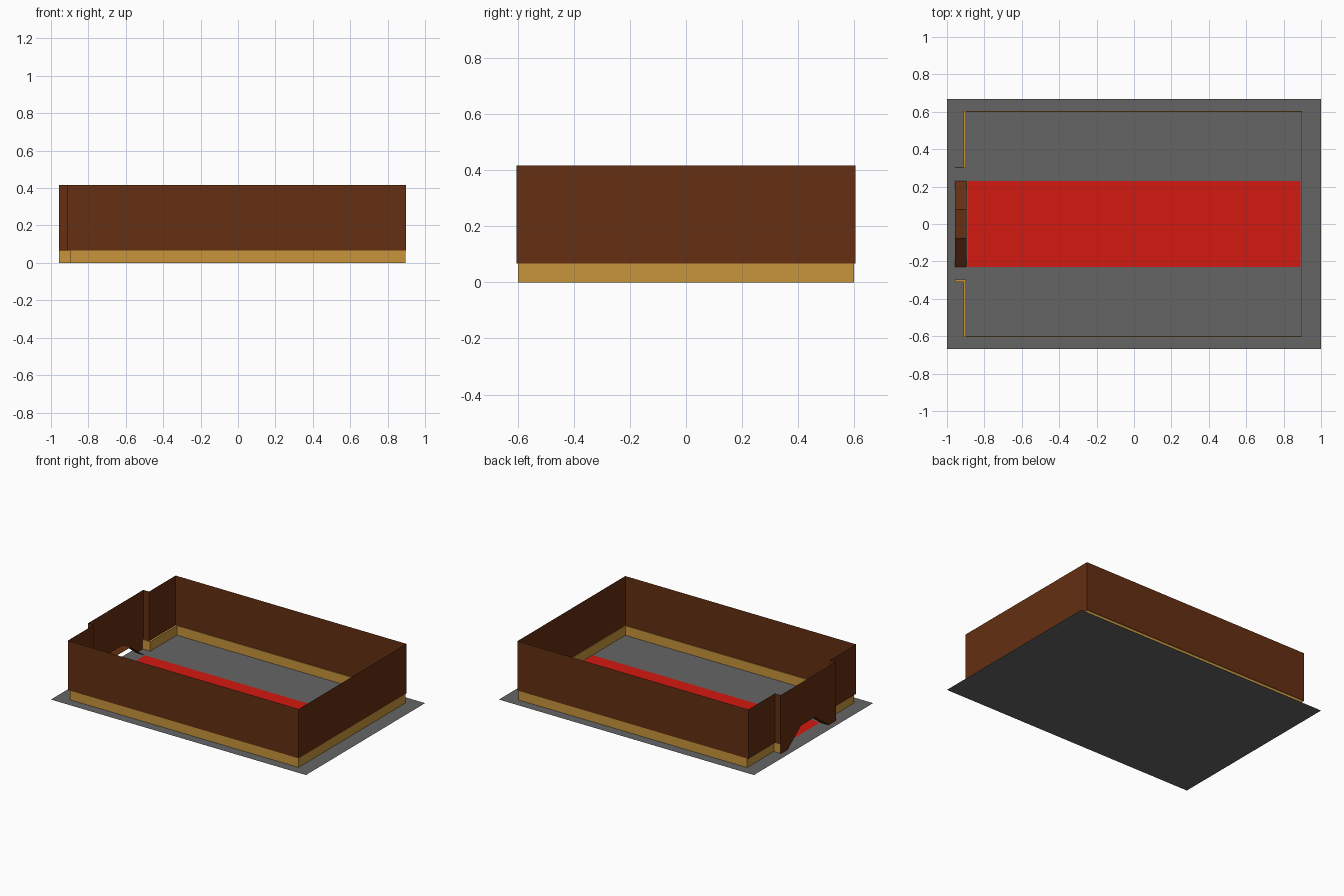
import bpy

if "Cube" in bpy.data.objects:
    bpy.data.objects.remove(bpy.data.objects["Cube"])


def material(name, rgb):
    m = bpy.data.materials.new(name)
    m.diffuse_color = (*rgb, 1)
    m.use_nodes = True
    m.node_tree.nodes["Principled BSDF"].inputs["Base Color"].default_value = m.diffuse_color
    return m


GREY = material("floor_grey", (0.13, 0.13, 0.13))
RED = material("carpet_red", (0.65, 0.01, 0.005))
GOLD = material("trim_gold", (0.58, 0.30, 0.045))
BROWN = material("wall_brown", (0.13, 0.028, 0.006))


def make(name, verts, faces, mat):
    me = bpy.data.meshes.new(name)
    me.from_pydata(verts, [], faces)
    me.materials.append(mat)
    ob = bpy.data.objects.new(name, me)
    bpy.context.collection.objects.link(ob)
    return ob


def sheet(name, x, y, z, mat):
    return make(name, [(-x, -y, z), (x, -y, z), (x, y, z), (-x, y, z)], [(0, 1, 2, 3)], mat)


def strip(name, a, b, mat):
    """Join two matching 3D polylines with a row of quads."""
    n = len(a)
    return make(name, a + b, [(i, i + 1, n + i + 1, n + i) for i in range(n - 1)], mat)


def at(path, z):
    return [(x, y, z) for x, y in path]


# Floor and carpet runner
sheet("floor", 1.0, 0.667, 0.0, GREY)
sheet("carpet", 0.89, 0.23, 0.0005, RED)

# Plan outlines, running from one side of the alcove round to the other
XA, BASE, TOP = -0.957, 0.067, 0.417
base_plan = [(XA, 0.30), (-0.899, 0.30), (-0.899, 0.599), (0.895, 0.599),
             (0.895, -0.599), (-0.899, -0.599), (-0.899, -0.298), (XA, -0.298)]
wall_plan = [(XA, 0.306), (-0.912, 0.306), (-0.912, 0.604), (0.899, 0.604),
             (0.899, -0.604), (-0.912, -0.604), (-0.912, -0.311), (XA, -0.311)]

# Skirting, the ledge above it, and the walls
strip("skirting", at(base_plan, 0), at(base_plan, BASE), GOLD)
strip("skirting_ledge", at(base_plan, BASE), at(wall_plan, BASE), GOLD)
strip("walls", at(wall_plan, BASE), at(wall_plan, TOP), BROWN)

# Alcove front wall with a three-sided arch opening
arch = [(-0.23, 0), (-0.077, 0.115), (0.077, 0.115), (0.23, 0)]
lower = [(-0.311, 0)] + arch + [(0.306, 0)]
strip("alcove_wall", [(XA, y, z) for y, z in lower], [(XA, y, TOP) for y, z in lower], BROWN)

# Arch lining reaching into the room
strip("arch_lining", [(XA, y, z) for y, z in arch], [(-0.895, y, z) for y, z in arch], BROWN)
